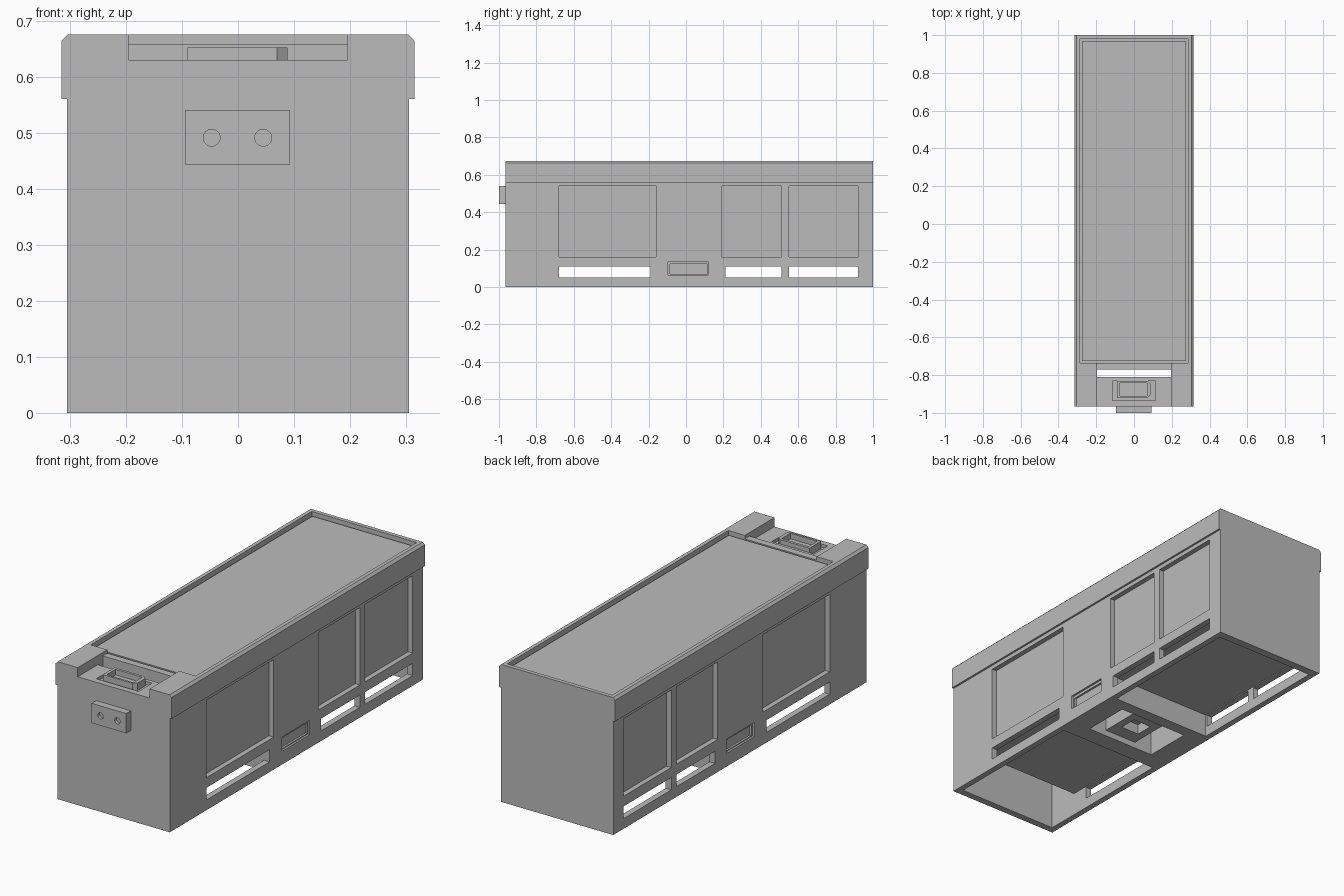
import bpy, bmesh
from mathutils import Matrix, Vector

if "Cube" in bpy.data.objects:
    bpy.data.objects.remove(bpy.data.objects["Cube"])

grey = bpy.data.materials.new("light_grey")
grey.diffuse_color = (0.5, 0.5, 0.5, 1)
grey.use_nodes = True
grey.node_tree.nodes["Principled BSDF"].inputs["Base Color"].default_value = grey.diffuse_color


def finish(name, bm):
    bmesh.ops.recalc_face_normals(bm, faces=bm.faces)
    mesh = bpy.data.meshes.new(name)
    bm.to_mesh(mesh)
    bm.free()
    mesh.materials.append(grey)
    ob = bpy.data.objects.new(name, mesh)
    bpy.context.scene.collection.objects.link(ob)
    return ob


def prism(name, points, axis, lo, hi):
    """Extrude a 2D outline along y (points are x, z) or z (points are x, y)."""
    bm = bmesh.new()
    place = (lambda p: (p[0], lo, p[1])) if axis == "y" else (lambda p: (p[0], p[1], lo))
    face = bm.faces.new([bm.verts.new(place(p)) for p in points])
    ext = bmesh.ops.extrude_face_region(bm, geom=[face])
    step = Vector((0, hi - lo, 0) if axis == "y" else (0, 0, hi - lo))
    bmesh.ops.translate(bm, vec=step,
                        verts=[g for g in ext["geom"] if isinstance(g, bmesh.types.BMVert)])
    return finish(name, bm)


def box(name, x0, x1, y0, y1, z0, z1):
    return prism(name, [(x0, y0), (x1, y0), (x1, y1), (x0, y1)], "z", z0, z1)


def rod(name, x, z, r, y0, y1):
    bm = bmesh.new()
    bmesh.ops.create_cone(bm, cap_ends=True, segments=32, radius1=r, radius2=r, depth=y1 - y0,
                          matrix=Matrix.Translation((x, (y0 + y1) / 2, z)) @ Matrix.Rotation(1.5707963, 4, "X"))
    return finish(name, bm)


def cut(ob, cutter):
    mod = ob.modifiers.new("cut", "BOOLEAN")
    mod.operation, mod.solver, mod.object = "DIFFERENCE", "EXACT", cutter
    bpy.context.view_layer.update()
    new = bpy.data.meshes.new_from_object(ob.evaluated_get(bpy.context.evaluated_depsgraph_get()))
    ob.modifiers.clear()
    ob.data = new
    bpy.data.objects.remove(cutter)


def carve(ob, *dims):
    cut(ob, box("cutter", *dims))


# Main casing: extruded cross-section with a thicker, chamfered upper band
half = [(0.305, 0), (0.305, 0.56), (0.315, 0.56), (0.315, 0.664), (0.304, 0.675)]
body = prism("casing", half + [(-x, z) for x, z in reversed(half)], "y", -0.965, 1.0)

# Shallow tray in the top, with a thin groove round its floor
carve(body, -0.285, 0.285, -0.735, 0.98, 0.65, 0.8)
tray = box("tray_floor", -0.275, 0.275, -0.725, 0.97, 0.64, 0.658)

# Front compartment, notch in the front edge and the open shaft behind it
carve(body, -0.275, 0.275, -0.93, -0.77, -0.1, 0.60)
carve(body, -0.195, 0.195, -1.1, -0.77, 0.63, 0.8)
carve(body, -0.195, 0.195, -0.78, -0.72, 0.658, 0.8)
carve(body, -0.195, 0.195, -0.81, -0.77, 0.5, 0.7)
carve(body, -0.115, 0.115, -0.935, -0.83, 0.615, 0.7)

# Two large openings underneath
for y0, y1 in [(-0.93, -0.19), (0.2, 0.96)]:
    carve(body, -0.275, 0.275, y0, y1, -0.1, 0.115)

# Central socket underneath, crossed by a bar
carve(body, -0.19, 0.19, -0.1, 0.14, -0.1, 0.03)
for x0, x1 in [(-0.19, -0.09), (0.09, 0.19)]:
    carve(body, x0, x1, -0.1, 0.14, 0.02, 0.12)
carve(body, -0.05, 0.05, -0.03, 0.06, 0.02, 0.08)

# Slots passing right through the lower sides
for y0, y1 in [(-0.68, -0.19), (0.21, 0.51), (0.55, 0.92)]:
    carve(body, -0.5, 0.5, y0, y1, 0.05, 0.11)

# Recessed side panels and small hand grips, on both sides
for s in (-1, 1):
    for y0, y1 in [(-0.68, -0.16), (0.19, 0.51), (0.55, 0.92)]:
        x = sorted((s * 0.28, s * 0.4))
        carve(body, x[0], x[1], y0, y1, 0.16, 0.54)
    x = sorted((s * 0.295, s * 0.4))
    carve(body, x[0], x[1], -0.095, 0.12, 0.065, 0.135)
    x = sorted((s * 0.285, s * 0.4))
    carve(body, x[0], x[1], -0.085, 0.115, 0.07, 0.122)

# Latch: open box with chamfered right corners standing in the notch
latch = prism("latch", [(-0.09, -0.92), (0.07, -0.92), (0.088, -0.905), (0.088, -0.845),
                        (0.07, -0.83), (-0.09, -0.83)], "z", 0.61, 0.652)
carve(latch, -0.075, 0.07, -0.91, -0.843, 0.625, 0.7)

# Front connector block with two round holes
connector = box("connector_block", -0.095, 0.093, -1.0, -0.96, 0.443, 0.54)
for x in (-0.047, 0.045):
    cut(connector, rod("cutter", x, 0.491, 0.015, -1.05, -0.985))
